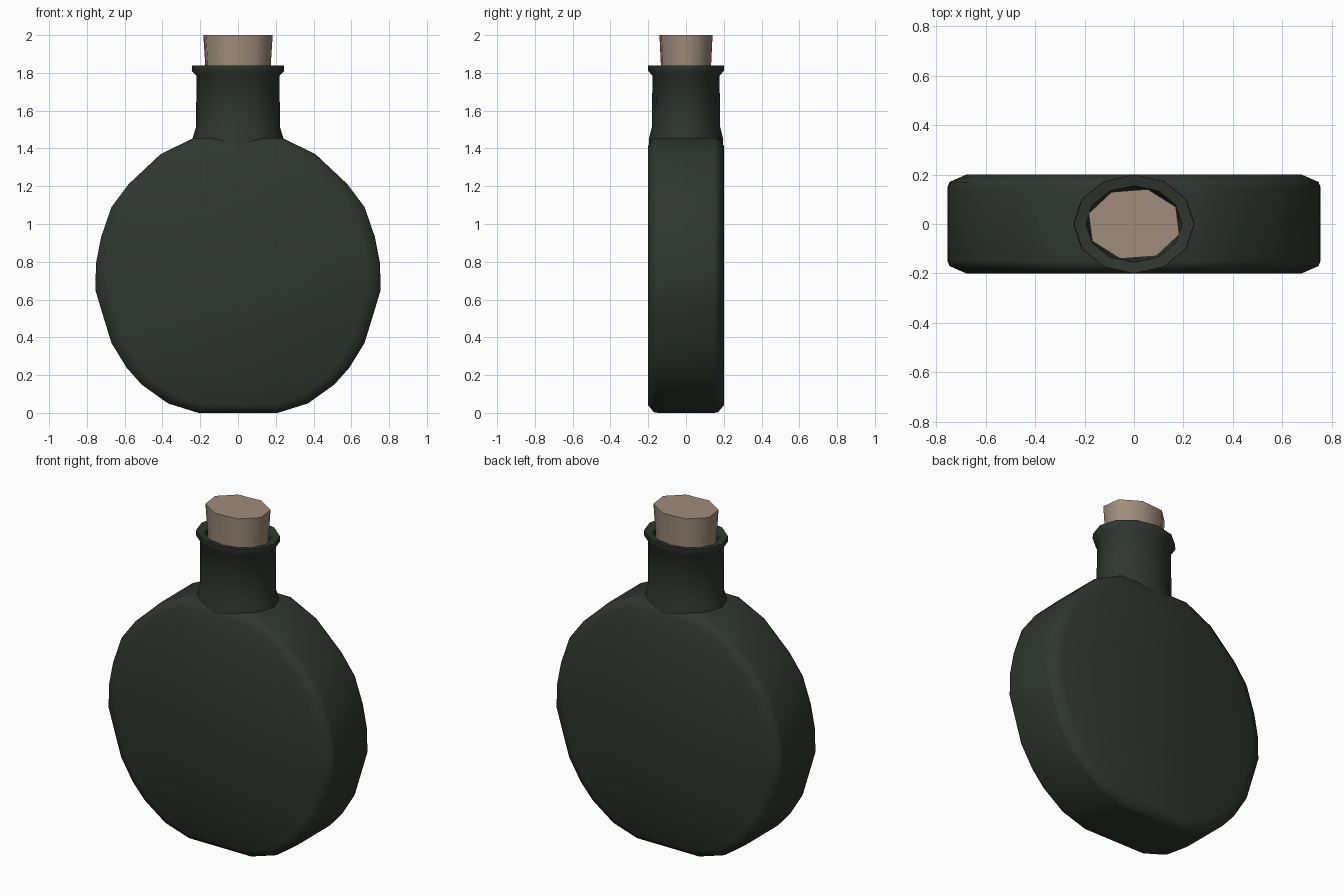
import bpy, bmesh, math

if "Cube" in bpy.data.objects:
    bpy.data.objects.remove(bpy.data.objects["Cube"])


def material(name, rgb):
    m = bpy.data.materials.new(name)
    m.diffuse_color = (*rgb, 1)
    m.use_nodes = True
    m.node_tree.nodes["Principled BSDF"].inputs["Base Color"].default_value = m.diffuse_color
    return m


def loft(name, rings, mat, angle):
    """Skin a list of equal-length rings and cap both ends."""
    bm = bmesh.new()
    loops = [[bm.verts.new(p) for p in ring] for ring in rings]
    n = len(loops[0])
    for a, b in zip(loops, loops[1:]):
        for i in range(n):
            j = (i + 1) % n
            bm.faces.new((a[i], a[j], b[j], b[i]))
    bm.faces.new(loops[0][::-1])
    bm.faces.new(loops[-1])
    bmesh.ops.recalc_face_normals(bm, faces=bm.faces)
    me = bpy.data.meshes.new(name)
    bm.to_mesh(me)
    bm.free()
    ob = bpy.data.objects.new(name, me)
    bpy.context.collection.objects.link(ob)
    me.materials.append(mat)
    bpy.ops.object.select_all(action='DESELECT')
    bpy.context.view_layer.objects.active = ob
    ob.select_set(True)
    bpy.ops.object.shade_smooth_by_angle(angle=math.radians(angle))
    return ob


def ellipse(rx, ry, z, n, start=0):
    return [(rx * math.cos(start + math.tau * i / n),
             ry * math.sin(start + math.tau * i / n), z) for i in range(n)]


glass = material("dark green glass", (0.029, 0.037, 0.028))
cork_mat = material("cork", (0.35, 0.265, 0.2))

# Flat round body: half outline mirrored in x, with softened front and back rims
half = [(0.21, 0), (0.37, 0.05), (0.51, 0.15), (0.59, 0.24), (0.67, 0.37),
        (0.725, 0.55), (0.755, 0.65), (0.752, 0.79), (0.725, 0.93), (0.67, 1.09),
        (0.58, 1.21), (0.41, 1.37), (0.235, 1.455)]
outline = half + [(-x, z) for x, z in reversed(half)]


def body_ring(y, sx, inset):
    return [(x * sx, y, inset + z * (1.455 - 2 * inset) / 1.455) for x, z in outline]


loft("flask_body", [body_ring(-0.2, 0.9, 0.04), body_ring(-0.17, 0.99, 0.004),
                    body_ring(-0.15, 1, 0), body_ring(0.15, 1, 0),
                    body_ring(0.17, 0.99, 0.004), body_ring(0.2, 0.9, 0.04)], glass, 50)

# Oval neck with flared base and lip, hollow at the mouth
profile = [(0.25, 0.198, 1.40), (0.24, 0.195, 1.455), (0.222, 0.18, 1.515),
           (0.22, 0.178, 1.785), (0.245, 0.2, 1.81), (0.243, 0.2, 1.84),
           (0.195, 0.155, 1.83), (0.18, 0.14, 1.74)]
loft("neck", [ellipse(rx, ry, z, 12) for rx, ry, z in profile], glass, 55)

# Tapered eight-sided stopper
loft("cork_stopper", [ellipse(0.172, 0.132, 1.7, 8, math.radians(28)),
                      ellipse(0.192, 0.147, 2.0, 8, math.radians(28))], cork_mat, 60)
